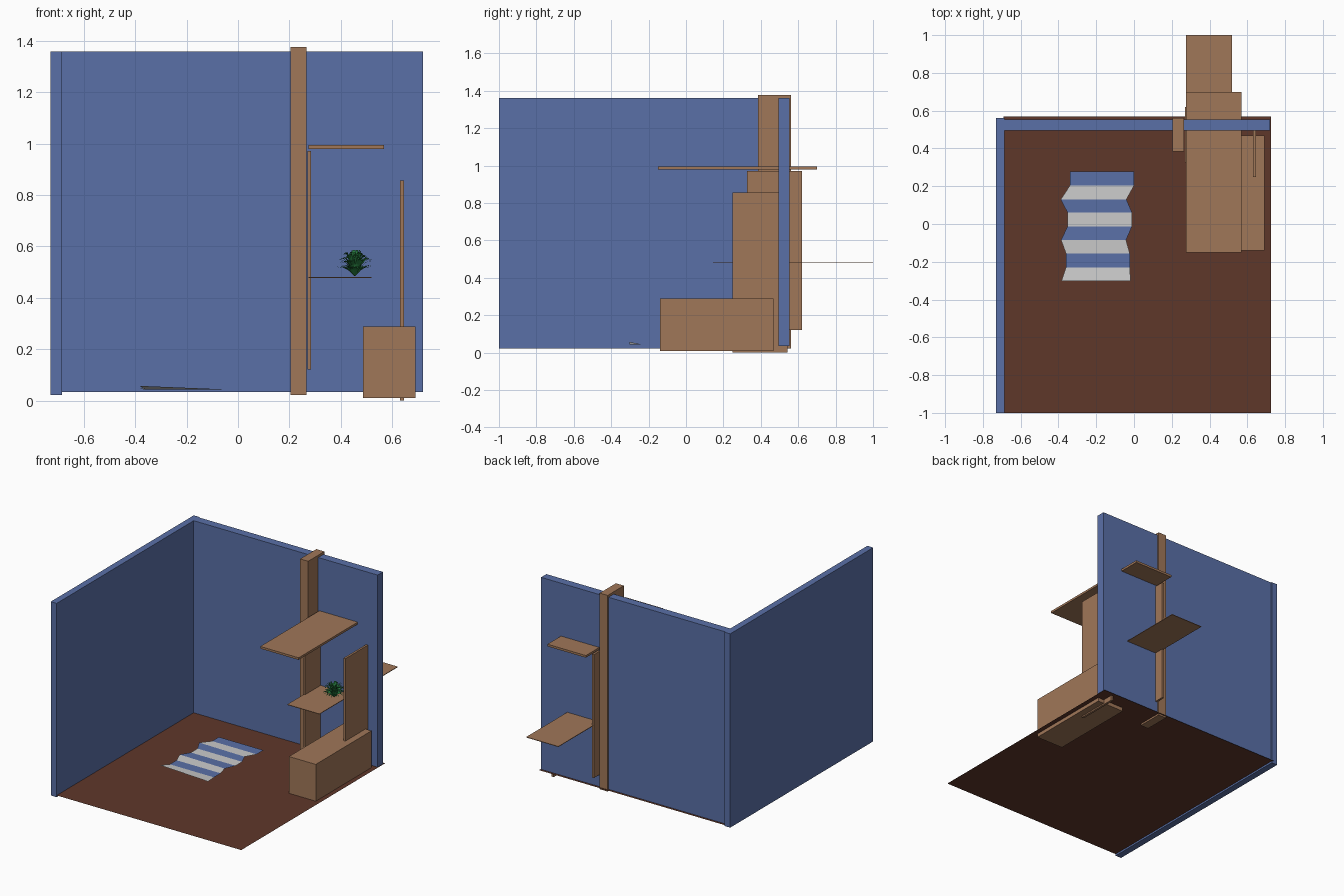
import bpy, math, random
from mathutils import Vector

if "Cube" in bpy.data.objects:
    bpy.data.objects.remove(bpy.data.objects["Cube"])

random.seed(4)


def material(name, rgb):
    m = bpy.data.materials.new(name)
    m.diffuse_color = (*rgb, 1)
    m.use_nodes = True
    m.node_tree.nodes["Principled BSDF"].inputs["Base Color"].default_value = m.diffuse_color
    return m


BLUE = material("blue_paint", (0.102, 0.162, 0.386))
WOOD = material("wood", (0.352, 0.184, 0.098))
DARK = material("dark_wood", (0.114, 0.038, 0.023))
WHITE = material("white_cloth", (0.8, 0.8, 0.8))
GREEN = material("leaf_green", (0.02, 0.20, 0.05))


def mesh_object(name, verts, faces, mats):
    me = bpy.data.meshes.new(name)
    me.from_pydata(verts, [], faces)
    for m in mats:
        me.materials.append(m)
    ob = bpy.data.objects.new(name, me)
    bpy.context.collection.objects.link(ob)
    return ob


def box(name, xr, yr, zr, mat):
    lo, hi = zip(xr, yr, zr)
    bpy.ops.mesh.primitive_cube_add(size=1, location=[(a + b) / 2 for a, b in zip(lo, hi)])
    ob = bpy.context.object
    ob.name = name
    ob.scale = [b - a for a, b in zip(lo, hi)]
    bpy.ops.object.transform_apply(location=False, rotation=False, scale=True)
    ob.data.materials.append(mat)


# Room shell: thin floor sheet and two walls
FZ = 0.034
mesh_object("floor", [(-0.69, -1, FZ), (0.725, -1, FZ), (0.725, 0.57, FZ), (-0.69, 0.57, FZ)],
            [(0, 1, 2, 3)], [DARK])
box("left_wall", (-0.73, -0.685), (-1, 0.56), (0.022, 1.36), BLUE)
box("back_wall", (-0.688, 0.72), (0.495, 0.553), (0.034, 1.36), BLUE)

# Wooden furniture
box("column", (0.205, 0.266), (0.385, 0.562), (0.022, 1.376), WOOD)
box("shelf_side_panel", (0.27, 0.284), (0.325, 0.62), (0.12, 0.972), WOOD)
box("top_shelf", (0.275, 0.568), (-0.15, 0.70), (0.98, 0.995), WOOD)
box("middle_shelf", (0.275, 0.52), (0.145, 1.0), (0.478, 0.482), WOOD)
box("bench", (0.487, 0.692), (-0.14, 0.468), (0.009, 0.288), WOOD)
box("upright_board", (0.631, 0.646), (0.248, 0.542), (0.0, 0.857), WOOD)

# Rippled striped rug: rows of (y, left x, right x, left z, right z)
rows = [(0.277, -0.34, 0.0, 0.042, 0.042), (0.203, -0.34, 0.0, 0.042, 0.042),
        (0.13, -0.388, -0.04, 0.047, 0.042), (0.06, -0.352, -0.01, 0.042, 0.042),
        (-0.012, -0.352, -0.01, 0.042, 0.042), (-0.085, -0.386, -0.042, 0.047, 0.042),
        (-0.157, -0.36, -0.022, 0.042, 0.042), (-0.23, -0.36, -0.022, 0.042, 0.042),
        (-0.302, -0.384, -0.018, 0.057, 0.042)]
verts = []
for y, xl, xr, zl, zr in rows:
    verts += [(xl, y, zl), (xr, y, zr)]
rug = mesh_object("striped_rug", verts,
                  [(2 * i, 2 * i + 2, 2 * i + 3, 2 * i + 1) for i in range(8)], [BLUE, WHITE])
for i, p in enumerate(rug.data.polygons):
    p.material_index = i % 2

# Bushy plant: arching, pointed blades spreading from one root
root = Vector((0.455, 0.40, 0.484))
verts, faces = [], []
for ring, (count, reach, rise) in enumerate([(26, 0.078, 0.045), (26, 0.072, 0.075),
                                             (20, 0.056, 0.098), (12, 0.03, 0.105)]):
    for k in range(count):
        a = 2 * math.pi * (k + 0.37 * ring + random.uniform(-0.3, 0.3)) / count
        out = Vector((math.cos(a), math.sin(a), 0))
        side = Vector((-out.y, out.x, 0))
        r, h = reach * random.uniform(0.8, 1.05), rise * random.uniform(0.8, 1.0)
        b = len(verts)
        for t, w in ((0.0, 0.002), (0.35, 0.005), (0.7, 0.0045)):
            c = root + out * r * t + Vector((0, 0, h * math.sin(t * 2.1)))
            verts += [c - side * w, c + side * w]
        verts.append(root + out * r + Vector((0, 0, h * math.sin(2.1))))
        faces += [(b, b + 2, b + 3, b + 1), (b + 2, b + 4, b + 5, b + 3), (b + 4, b + 6, b + 5)]
mesh_object("potted_plant_leaves", verts, faces, [GREEN])
